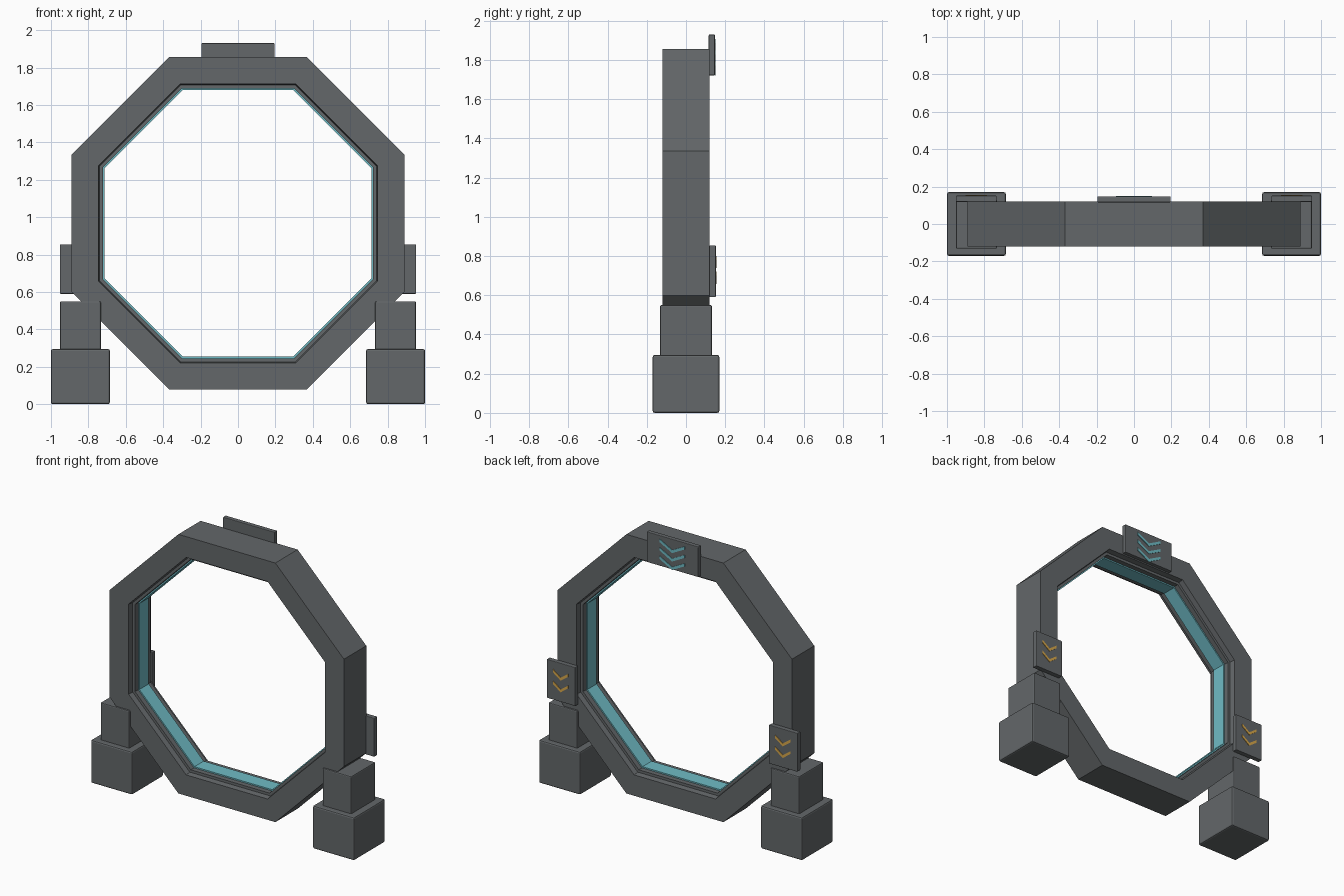
import bpy, bmesh, math

if "Cube" in bpy.data.objects:
    bpy.data.objects.remove(bpy.data.objects["Cube"])

CZ = 0.967                      # height of the gate centre


def material(name, rgb):
    m = bpy.data.materials.new(name)
    m.diffuse_color = (*rgb, 1)
    m.use_nodes = True
    m.node_tree.nodes["Principled BSDF"].inputs["Base Color"].default_value = m.diffuse_color
    return m


GREY = material("dark grey metal", (0.125, 0.136, 0.142))
TEAL = material("teal glow", (0.16, 0.50, 0.56))
AMBER = material("amber marking", (0.68, 0.39, 0.07))


def finish(bm, name, mat):
    bmesh.ops.recalc_face_normals(bm, faces=bm.faces)
    me = bpy.data.meshes.new(name)
    bm.to_mesh(me)
    bm.free()
    me.materials.append(mat)
    ob = bpy.data.objects.new(name, me)
    bpy.context.collection.objects.link(ob)
    return ob


def octagon_ring(name, profile, mat):
    """Sweep a closed (apothem, y) profile round the eight-sided gate."""
    bm = bmesh.new()
    rows = []
    for i in range(8):
        a = math.radians(22.5 + 45 * i)
        rows.append([bm.verts.new((r / math.cos(math.pi / 8) * math.cos(a), y,
                                   CZ + r / math.cos(math.pi / 8) * math.sin(a)))
                     for r, y in profile])
    n = len(profile)
    for i in range(8):
        p, q = rows[i], rows[(i + 1) % 8]
        for j in range(n):
            k = (j + 1) % n
            bm.faces.new((p[j], p[k], q[k], q[j]))
    return finish(bm, name, mat)


def box(name, x0, x1, y0, y1, z0, z1, bevel):
    bm = bmesh.new()
    bmesh.ops.create_cube(bm, size=1)
    for v in bm.verts:
        v.co = ((x0 + x1) / 2 + v.co.x * (x1 - x0),
                (y0 + y1) / 2 + v.co.y * (y1 - y0),
                (z0 + z1) / 2 + v.co.z * (z1 - z0))
    ob = finish(bm, name, GREY)
    mod = ob.modifiers.new("edge", 'BEVEL')
    mod.width = bevel
    mod.segments = 2
    return ob


def chevron(name, x, z, y, half, drop, stroke, mat):
    """Thin V-shaped plate pointing down; z is the height of the arm tops."""
    pts = [(-half, z), (0, z - drop), (half, z),
           (half, z - stroke), (0, z - drop - stroke), (-half, z - stroke)]
    bm = bmesh.new()
    a = [bm.verts.new((x + px, y - 0.002, pz)) for px, pz in pts]
    b = [bm.verts.new((x + px, y + 0.004, pz)) for px, pz in pts]
    for s in (a, b):
        bm.faces.new((s[0], s[1], s[4], s[5]))
        bm.faces.new((s[1], s[2], s[3], s[4]))
    for i in range(6):
        j = (i + 1) % 6
        bm.faces.new((a[i], a[j], b[j], b[i]))
    return finish(bm, name, mat)


# Gate frame with stepped inner lining
half = [(0.889, 0.121), (0.746, 0.121), (0.740, 0.085), (0.722, 0.085)]
octagon_ring("gate_frame", half + [(r, -y) for r, y in reversed(half)], GREY)

# Glowing strip along the inside
octagon_ring("glow_strip", [(0.73, 0.05), (0.713, 0.05),
                            (0.713, -0.05), (0.73, -0.05)], TEAL)

# Feet and side plaques
for s, side in ((-1, "left"), (1, "right")):
    def xs(a, b):
        return (a, b) if s > 0 else (-b, -a)
    box(side + "_foot_base", *xs(0.685, 1.0), -0.17, 0.17, 0, 0.295, 0.01)
    box(side + "_foot_block", *xs(0.733, 0.952), -0.132, 0.132, 0.285, 0.55, 0.007)
    box(side + "_plaque", *xs(0.735, 0.952), 0.118, 0.152, 0.59, 0.855, 0.004)
    for i in range(2):
        chevron(f"{side}_chevron_{i + 1}", s * 0.843, 0.80 - 0.08 * i, 0.152,
                0.058, 0.042, 0.02, AMBER)

# Top plaque
box("top_plaque", -0.196, 0.196, 0.116, 0.147, 1.722, 1.93, 0.004)
for i in range(3):
    chevron(f"top_chevron_{i + 1}", 0, 1.907 - 0.058 * i, 0.147,
            0.095, 0.05, 0.02, TEAL)
